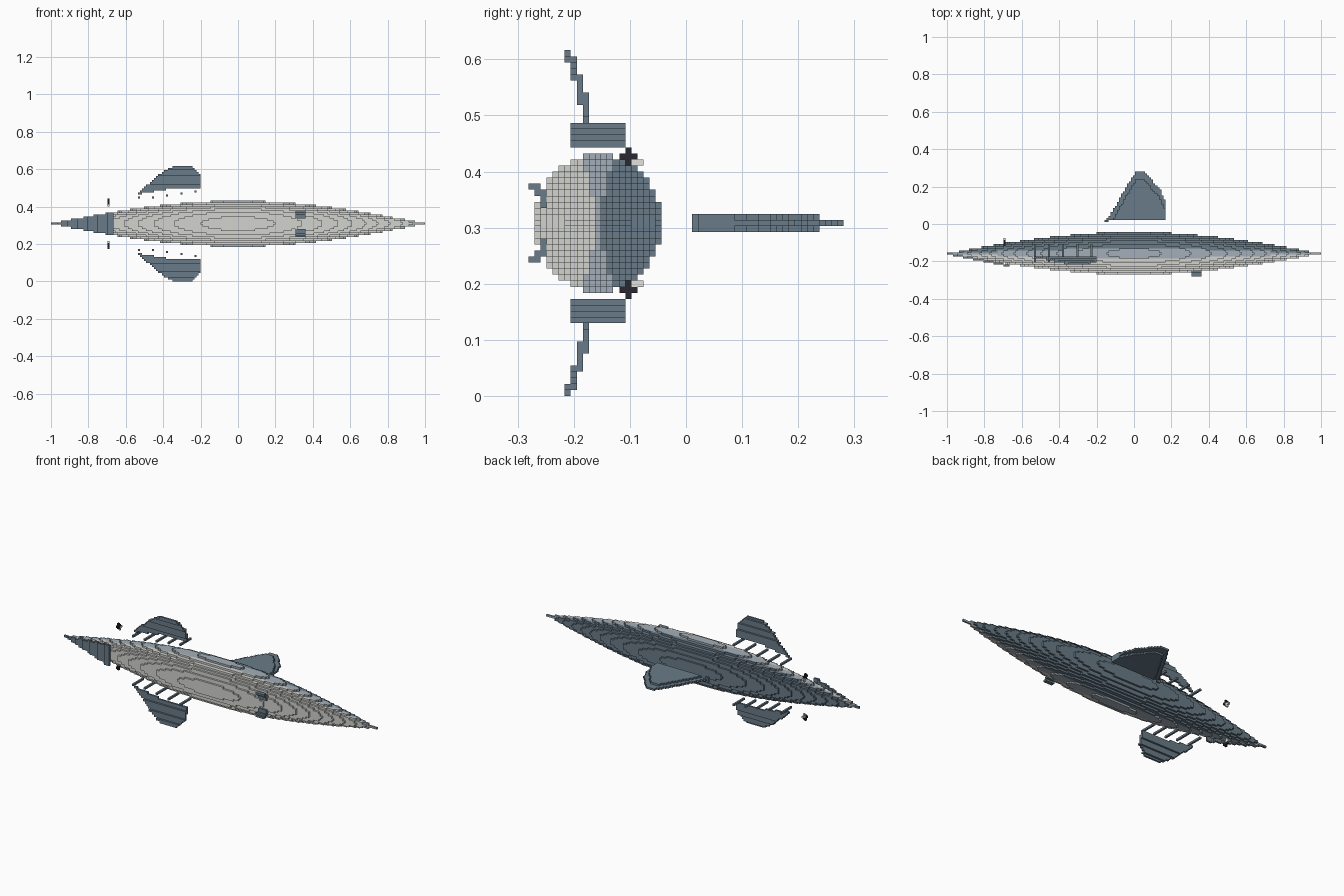
import bpy, bmesh, math
from mathutils import Vector

old = bpy.data.objects.get("Cube")
if old:
    bpy.data.objects.remove(old, do_unlink=True)

V = 2 / 185            # edge of one block
MID_Z = 28.5 * V       # height of the symmetry plane
MID_J = -15            # block row of the body axis


def material(name, rgb):
    lin = [((c / 255 + 0.055) / 1.055) ** 2.4 for c in rgb] + [1]
    m = bpy.data.materials.new(name)
    m.use_nodes = True
    m.diffuse_color = lin
    m.node_tree.nodes["Principled BSDF"].inputs["Base Color"].default_value = lin
    return m


SLATE = material("slate_back", (105, 123, 136))
MIST = material("pale_flank", (163, 175, 184))
BELLY = material("light_belly", (210, 210, 207))
BLACK = material("black_pupil", (40, 40, 48))
WHITE = material("eye_white", (226, 226, 222))

DIRS = [Vector(d) for d in ((1, 0, 0), (0, 1, 0), (0, 0, 1))]


def blocks(name, cells):
    """Outer skin of a {(i, j, k): material} block set as one flat-shaded mesh."""
    mats = list(dict.fromkeys(cells.values()))
    bm = bmesh.new()
    verts = {}

    def vert(p):
        key = tuple(round(c * 2) for c in p)
        if key not in verts:
            verts[key] = bm.verts.new((p.x * V, (p.y + 0.5) * V, p.z * V + MID_Z))
        return verts[key]

    for cell, mat in cells.items():
        c = Vector(cell)
        for a in range(3):
            u, w = DIRS[(a + 1) % 3], DIRS[(a + 2) % 3]
            for s in (1, -1):
                n = DIRS[a] * s
                if tuple(int(q) for q in c + n) in cells:
                    continue
                ring = [c + (n + u * p * s + w * q) / 2
                        for p, q in ((-1, -1), (1, -1), (1, 1), (-1, 1))]
                f = bm.faces.new([vert(p) for p in ring])
                f.material_index = mats.index(mat)
    me = bpy.data.meshes.new(name)
    bm.to_mesh(me)
    bm.free()
    for m in mats:
        me.materials.append(m)
    ob = bpy.data.objects.new(name, me)
    bpy.context.collection.objects.link(ob)


def mirrored(name, cells):
    """Build a part and its twin across the horizontal mid plane."""
    blocks("upper_" + name, cells)
    blocks("lower_" + name, {(i, j, -k): m for (i, j, k), m in cells.items()})


def curve(pts, t):
    """Piecewise linear profile lookup, clamped at the ends."""
    if t <= pts[0][0]:
        return pts[0][1]
    for (a, fa), (b, fb) in zip(pts, pts[1:]):
        if t <= b:
            return fa + (fb - fa) * (t - a) / (b - a)
    return pts[-1][1]


def taper(i):
    return math.cos(math.pi / 2 * i / 92.5)


# Jaw: stepped plate under the snout
jaw = {}
for i in range(-92, -61):
    j = MID_J - round(6 * (i + 92.5) / 31)
    half = int(11.3 * taper(i))
    for k in range(-half, half + 1):
        jaw[i, j, k] = SLATE
blocks("jaw", jaw)

# Body: spindle with dark back, pale flank and light belly
body = {}
for i in range(-92, 93):
    ry, rz = 10.5 * taper(i), 11.3 * taper(i)
    for dj in range(-10, 11):
        for k in range(-11, 12):
            cell = (i, MID_J + dj, k)
            if (dj / ry) ** 2 + (k / rz) ** 2 <= 1 and cell not in jaw:
                h = dj / ry
                body[cell] = SLATE if h > 0.23 else BELLY if h < -0.23 else MIST
blocks("body", body)

# Pectoral fins: leaf outline curving toward the belly
top = [(-.53, .478), (-.47, .528), (-.415, .576), (-.335, .617), (-.255, .617), (-.2, .57)]
low = [(-.53, .467), (-.35, .498)]
layers = {-17: (14, 21), -18: (20, 24), -19: (24, 27), -20: (27, 28)}
fin = {}
for i in range(-49, -18):
    for j, (k0, k1) in layers.items():
        for k in range(k0, k1 + 1):
            if curve(low, i * V) <= k * V + MID_Z <= curve(top, i * V):
                fin[i, j, k] = SLATE
mirrored("pectoral_fin", fin)

# Gill bars between body and pectoral fins
gills = {}
for n, k in enumerate((13, 13, 14, 15, 16)):
    for j in range(-19, -10):
        gills[-49 + 7 * n, j, k] = SLATE
mirrored("gill_bars", gills)

# Eyes: crossed pupil over an offset crossed white
cross = [(0, 0), (1, 0), (-1, 0), (0, 1), (0, -1)]
pupil = {(-64, -10 + a, 11 + b): BLACK for a, b in cross}
white = {(-64, -9 + a, 10 + b): WHITE for a, b in cross}
mirrored("eye", {**white, **pupil})

# Pelvic fins: small diagonal steps
pelvic = {}
for k, js in ((6, (-26, -25)), (5, (-25, -24)), (4, (-24, -23)), (3, (-24,))):
    for j in js:
        for i in range(29, 34):
            if (i, j, k) not in body:
                pelvic[i, j, k] = SLATE
mirrored("pelvic_fin", pelvic)

# Dorsal fin: thin blade with a thicker core
left = [(.02, -.145), (.07, -.115), (.14, -.075), (.225, -.025), (.28, .01)]
right = [(.02, .167), (.12, .167), (.18, .14), (.26, .075), (.28, .055)]
dorsal = {}
for j in range(2, 26):
    for k in (-1, 0, 1):
        y = (j + 0.5) * V + abs(k) * 0.045
        for i in range(-14, 17):
            if y < 0.285 and curve(left, y) <= i * V <= curve(right, y):
                dorsal[i, j, k] = SLATE
for i in (-14, -13):
    for k in (-1, 0, 1):
        dorsal[i, 1, k] = SLATE
blocks("dorsal_fin", dorsal)
